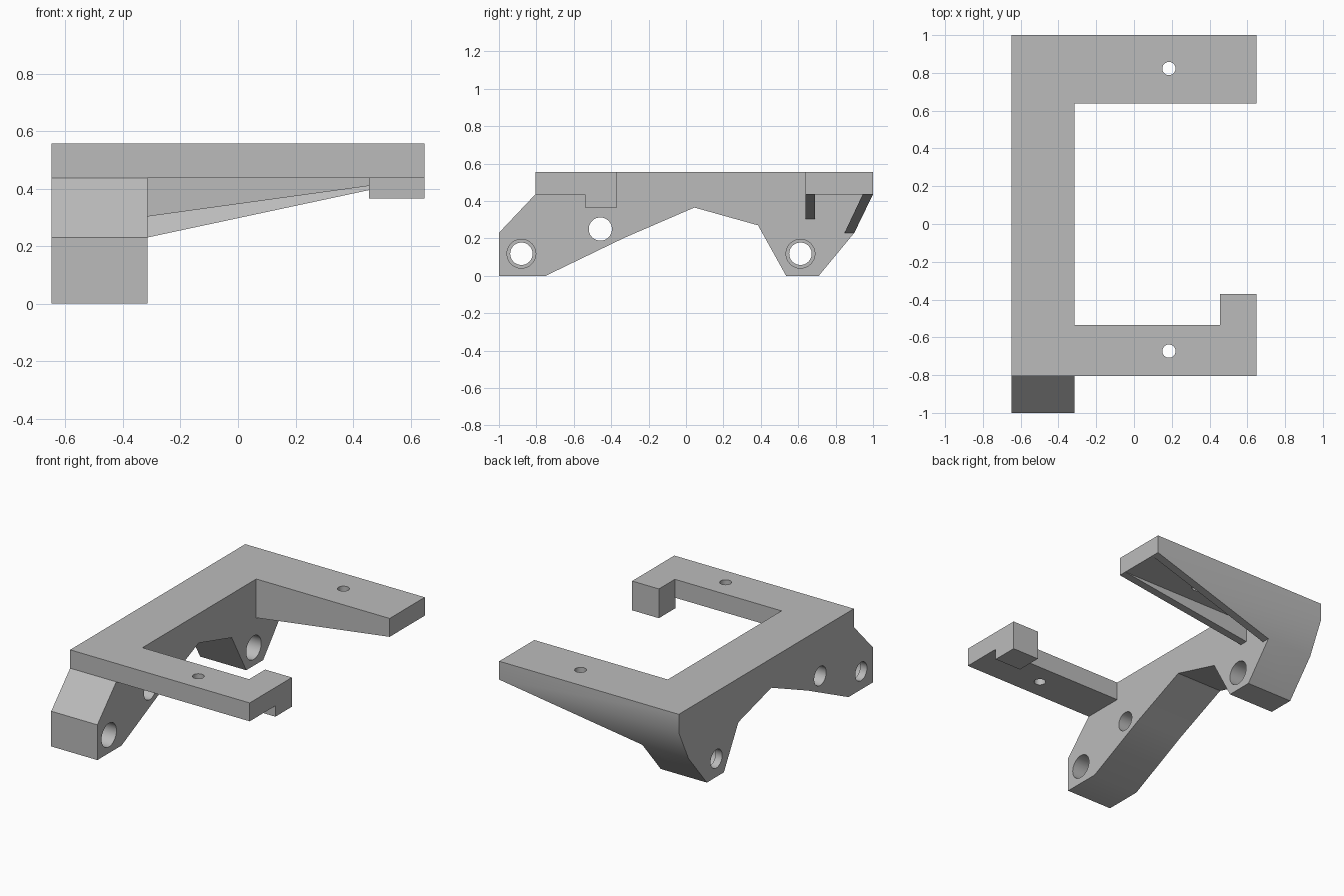
import bpy, bmesh
from math import pi
from mathutils import Matrix, Vector

cube = bpy.data.objects.get("Cube")
if cube:
    bpy.data.objects.remove(cube, do_unlink=True)

gray = bpy.data.materials.new("plain gray")
gray.use_nodes = True
gray.diffuse_color = (0.5, 0.5, 0.5, 1)
gray.node_tree.nodes["Principled BSDF"].inputs["Base Color"].default_value = (0.5, 0.5, 0.5, 1)

X0, XS, X1 = -0.648, -0.315, 0.648   # outer side, spine inner side, arm tips
UNDER, TOP = 0.436, 0.556            # plate underside and top


def add(name, bm):
    bmesh.ops.recalc_face_normals(bm, faces=bm.faces)
    mesh = bpy.data.meshes.new(name)
    bm.to_mesh(mesh)
    bm.free()
    mesh.materials.append(gray)
    ob = bpy.data.objects.new(name, mesh)
    bpy.context.collection.objects.link(ob)
    return ob


def prism(name, outline, along):
    """Extrude a closed 3D outline along a vector."""
    bm = bmesh.new()
    face = bm.faces.new([bm.verts.new(p) for p in outline])
    new = bmesh.ops.extrude_face_region(bm, geom=[face])["geom"]
    bmesh.ops.translate(bm, vec=along, verts=[v for v in new if isinstance(v, bmesh.types.BMVert)])
    return add(name, bm)


def hull(name, points):
    bm = bmesh.new()
    for p in points:
        bm.verts.new(p)
    bmesh.ops.convex_hull(bm, input=bm.verts)
    return add(name, bm)


def drill(name, center, radius, depth, axis):
    bm = bmesh.new()
    turn = Matrix.Rotation(pi / 2, 4, "Y") if axis == "X" else Matrix()
    bmesh.ops.create_cone(bm, cap_ends=True, segments=48, radius1=radius, radius2=radius,
                          depth=depth, matrix=Matrix.Translation(center) @ turn)
    return add(name, bm)


def combine(target, other, operation):
    mod = target.modifiers.new("combine", "BOOLEAN")
    mod.operation, mod.object, mod.solver = operation, other, "EXACT"
    bpy.context.view_layer.objects.active = target
    bpy.ops.object.modifier_apply(modifier=mod.name)
    bpy.data.objects.remove(other, do_unlink=True)


# C-shaped top plate
plate = [(X0, -0.805), (X1, -0.805), (X1, -0.37), (0.455, -0.37), (0.455, -0.535),
         (XS, -0.535), (XS, 0.638), (X1, 0.638), (X1, 1), (X0, 1)]
bracket = prism("bracket", [(x, y, UNDER) for x, y in plate], Vector((0, 0, TOP - UNDER)))

# Spine with two feet
side = [(-1, 0), (-0.75, 0), (-0.33, 0.203), (0.045, 0.365), (0.385, 0.27), (0.535, 0),
        (0.71, 0), (0.9, 0.23), (1, UNDER), (-0.805, UNDER), (-1, 0.23)]
spine = prism("spine", [(X0, y, z) for y, z in side], Vector((XS - X0, 0, 0)))

# Hook block under the front arm tip
hook = prism("hook", [(0.455, y, z) for y, z in
                      ((-0.54, 0.365), (-0.37, 0.365), (-0.37, UNDER), (-0.54, UNDER))],
             Vector((X1 - 0.455, 0, 0)))


# Tapering ribs under the back arm
def rib(name, low, high, z):
    return hull(name, [(XS, y, z) for y in low] + [(x, y, UNDER) for y in high for x in (XS, X1)])


inner_rib = rib("inner_rib", (0.638, 0.69), (0.638, 0.69), 0.303)
outer_rib = rib("outer_rib", (0.848, 0.9), (0.945, 1), 0.23)

for part in (spine, hook, inner_rib, outer_rib):
    combine(bracket, part, "UNION")

# Cross holes, the two in the feet widened from the inner side
for y in (-0.88, 0.612):
    combine(bracket, drill("bore", (-0.5, y, 0.118), 0.06, 0.6, "X"), "DIFFERENCE")
    combine(bracket, drill("counterbore", (-0.35, y, 0.118), 0.077, 0.5, "X"), "DIFFERENCE")
combine(bracket, drill("middle_bore", (-0.48, -0.458, 0.25), 0.062, 0.6, "X"), "DIFFERENCE")

# Screw holes through the arms
for y in (-0.673, 0.823):
    combine(bracket, drill("screw_hole", (0.185, y, 0.5), 0.035, 0.4, "Z"), "DIFFERENCE")

# Merge coplanar faces, then shade
bm = bmesh.new()
bm.from_mesh(bracket.data)
bmesh.ops.remove_doubles(bm, verts=bm.verts, dist=0.0002)
bmesh.ops.dissolve_limit(bm, angle_limit=0.01, verts=bm.verts, edges=bm.edges)
bm.to_mesh(bracket.data)
bm.free()
bpy.ops.object.select_all(action="DESELECT")
bracket.select_set(True)
bpy.context.view_layer.objects.active = bracket
bpy.ops.object.shade_smooth_by_angle(angle=pi / 6)
